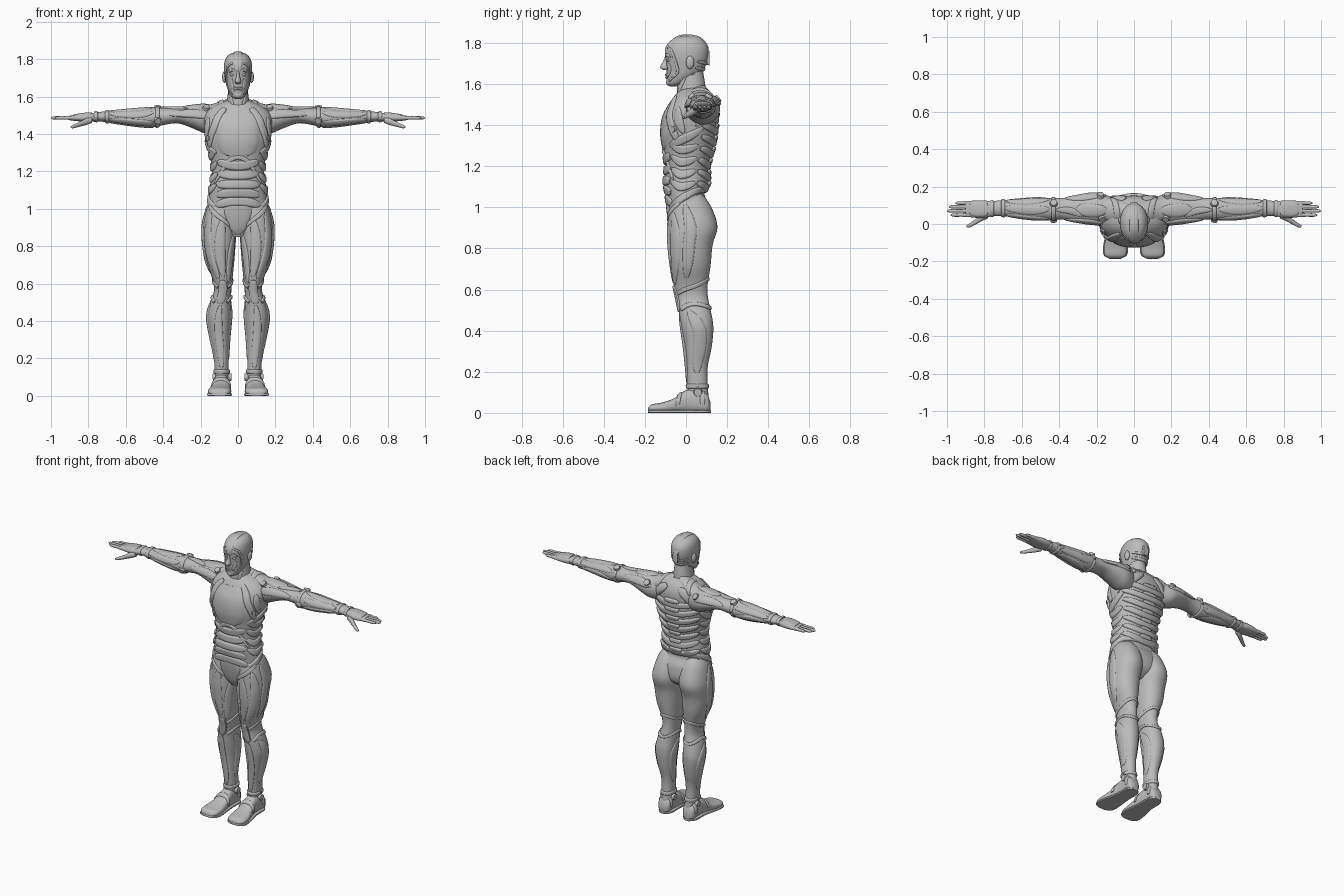
import bpy, bmesh, math
from mathutils import Vector, Matrix

if "Cube" in bpy.data.objects:
    bpy.data.objects.remove(bpy.data.objects["Cube"])

UNIT = 0.01  # all sizes below are in hundredths
parts = []

grey = bpy.data.materials.new("plain_grey")
grey.use_nodes = True
grey.diffuse_color = (0.5, 0.5, 0.5, 1)
grey.node_tree.nodes["Principled BSDF"].inputs["Base Color"].default_value = grey.diffuse_color


def finish(name, bm, mirror):
    """Turn a bmesh into a named object, optionally mirrored to the right side."""
    bmesh.ops.recalc_face_normals(bm, faces=bm.faces)
    mesh = bpy.data.meshes.new(name)
    bm.to_mesh(mesh)
    bm.free()
    mesh.materials.append(grey)
    obj = bpy.data.objects.new(name, mesh)
    bpy.context.collection.objects.link(obj)
    if mirror:
        obj.modifiers.new("both_sides", "MIRROR").use_mirror_merge = False
    parts.append(obj)


def tube(name, rings, mirror):
    """Closed skin through a list of point rings."""
    bm = bmesh.new()
    loops = [[bm.verts.new(p) for p in ring] for ring in rings]
    for low, high in zip(loops, loops[1:]):
        for i in range(len(low)):
            bm.faces.new((low[i - 1], low[i], high[i], high[i - 1]))
    bm.faces.new(loops[0])
    bm.faces.new(loops[-1])
    finish(name, bm, mirror)


def sample(rows, t):
    """Smooth interpolation of table rows by their first column."""
    last = len(rows) - 1
    i = max([k for k in range(last) if rows[k][0] <= t] or [0])
    a, b = rows[i], rows[i + 1]
    before, after = rows[max(i - 1, 0)], rows[min(i + 2, last)]
    h = b[0] - a[0]
    f = min(max((t - a[0]) / h, 0), 1)
    out = []
    for j in range(1, len(a)):
        m = (b[j] - before[j]) / (b[0] - before[0]) * h
        n = (after[j] - a[j]) / (after[0] - a[0]) * h
        d = b[j] - a[j]
        out.append(a[j] + f * (m + f * (3 * d - 2 * m - n + f * (m + n - 2 * d))))
    return out


class Form:
    """Rounded volume along an axis; rows hold station, low/high u, low/high v."""

    def __init__(self, name, axis, rows, power=2.0, mirror=True, steps=48, sides=40):
        self.axis, self.rows, self.power = axis, rows, power
        start, end = rows[0][0], rows[-1][0]
        stations = [start + (end - start) * k / steps for k in range(steps + 1)]
        turns = [360 * k / sides for k in range(sides)]
        tube(name, [[self.point(t, d) for d in turns] for t in stations], mirror)

    def place(self, t, u, v):
        order = {"x": (t, u, v), "y": (u, t, v), "z": (u, v, t)}
        return Vector(order[self.axis]) * UNIT

    def point(self, t, deg):
        u0, u1, v0, v1 = sample(self.rows, t)
        c, s = math.cos(math.radians(deg)), math.sin(math.radians(deg))
        c, s = (math.copysign(abs(k) ** (2 / self.power), k) for k in (c, s))
        t = min(max(t, self.rows[0][0]), self.rows[-1][0])
        return self.place(t, (u0 + u1 + (u1 - u0) * c) / 2, (v0 + v1 + (v1 - v0) * s) / 2)

    def normal(self, t, deg):
        along = self.point(t + 0.5, deg) - self.point(t - 0.5, deg)
        around = self.point(t, deg + 3) - self.point(t, deg - 3)
        n = along.cross(around).normalized()
        middle = (self.point(t, deg) + self.point(t, deg + 180)) / 2
        return n if n.dot(self.point(t, deg) - middle) > 0 else -n

    def radius(self, t):
        u0, u1, v0, v1 = sample(self.rows, t)
        return max((u1 - u0 + v1 - v0) / 4, 0.5)


def plate(name, form, path, width, height, square=2.0, mirror=True, steps=26):
    """Raised pillow that follows a path of (station, degrees) on a form."""
    rows = [(k, *p) for k, p in enumerate(path)]
    rings = []
    for k in range(steps + 1):
        f = 0.01 + 0.98 * k / steps
        e = f * (len(path) - 1)
        t, deg = sample(rows, e)
        ahead, behind = sample(rows, e + 0.05), sample(rows, e - 0.05)
        r = form.radius(t)
        dt = ahead[0] - behind[0]
        da = math.radians(ahead[1] - behind[1]) * r
        size = math.hypot(dt, da) or 1
        taper = (1 - abs(2 * f - 1) ** square) ** (1 / square)

        def spot(s, lift):
            w = s * width * taper
            tt, dd = t - w * da / size, deg + math.degrees(w * dt / size / r)
            return form.point(tt, dd) + form.normal(tt, dd) * lift * UNIT

        top = [spot(s / 5, height * taper ** 0.5 * (1 - abs(s / 5) ** 4) ** 0.5 - 0.1)
               for s in range(-5, 6)]
        rings.append(top + [spot(0.7, -0.8), spot(-0.7, -0.8)])
    tube(name, rings, mirror)


def span(name, form, centre, half, z_mid, z_end, width, height):
    """Arched plate across the middle of the body."""
    path = [(z_end, centre - half), (z_mid, centre), (z_end, centre + half)]
    plate(name, form, path, width, height, 3, False)


def ring(name, form, t, width, height):
    plate(name, form, [(t, a) for a in range(0, 361, 60)], width, height, 30, True, 40)


def disc(name, form, t, deg, radius, height):
    n = form.normal(t, deg)
    turn = Vector((0, 0, 1)).rotation_difference(n).to_matrix().to_4x4()
    bm = bmesh.new()
    bmesh.ops.create_cone(bm, cap_ends=True, segments=24, radius1=radius * UNIT,
                          radius2=radius * UNIT * 0.75, depth=height * 2 * UNIT,
                          matrix=Matrix.Translation(form.point(t, deg)) @ turn)
    finish(name, bm, True)


def ball(name, centre, radii, mirror=True):
    bm = bmesh.new()
    bmesh.ops.create_uvsphere(bm, u_segments=20, v_segments=14, radius=UNIT)
    for v in bm.verts:
        v.co = Vector(c * r for c, r in zip(v.co, radii)) + Vector(centre) * UNIT
    finish(name, bm, mirror)


def even(rows):
    """Expand (station, half width, low, high) rows symmetric in x."""
    return [(t, -w, w, a, b) for t, w, a, b in rows]


# Torso, neck and shoulder slope
torso = Form("torso", "z", even([
    (85, 4, -5, 6), (90, 11, -7, 12), (100, 16, -9, 12), (106, 15.5, -9.5, 9), (112, 15, -10.5, 11),
    (120, 14, -10, 11), (128, 15, -11, 13), (136, 17, -12, 14.5), (144, 18, -11, 15),
    (150, 18, -8, 15), (155, 13, -5, 13), (158, 6, -2, 10)]), 2.3, False)
neck = Form("neck", "z", even([(150, 8, -4, 12), (156, 6.3, -4.5, 10), (162, 5.4, -4, 9),
                               (168, 5, -3, 8)]), 2, False)
slope = Form("shoulder_slope", "x", [(2, 2, 11, 150, 160), (8, 1, 13, 148, 158), (14, 1, 14, 147, 156),
                                     (20, 3, 14, 147, 155)])
plate("collar_strap", slope, [(12, -10), (10, 50), (9, 110), (9, 170)], 1.6, 0.6, 4)
plate("neck_tendon", neck, [(166, -20), (160, -45), (153, -75)], 1.1, 0.5)

# Chest
plate("chest_plate", torso, [(152, -90), (140, -90), (128, -90)], 11, 0.7, 3, False)
plate("chest_strap", torso, [(154, -65), (146, -52), (139, -36), (133, -22)], 2.2, 1.1, 4)
plate("chest_side", torso, [(149, -35), (143, -22), (136, -8)], 2.4, 0.8)
disc("chest_joint", torso, 138, -30, 1.8, 1.3)

# Abdomen bands and flanks
span("rib_arch", torso, -90, 58, 127.5, 113, 1.2, 0.9)
for i, z in enumerate((123, 118, 113, 108.5, 104)):
    span(f"belly_band_{i}", torso, -90, 46, z, z + 2 - i, 2.5, 1.1)
for i in range(4):
    z = 110 + 6 * i
    plate(f"flank_rib_{i}", torso, [(z + 3, -42), (z, -12), (z + 2, 22)], 2.2, 1)
plate("side_wing", torso, [(130, -45), (133, -10), (139, 30)], 2.2, 1)

# Back ribs, spine and shoulder blades
for i in range(7):
    z = 109 + 5.6 * i
    span(f"back_rib_{i}", torso, 90, 66, z, z + 3, 2, 1.3)
    span(f"spine_block_{i}", torso, 90, 14, z + 2.5, z + 2.5, 1.5, 1.5)
plate("shoulder_blade", torso, [(154, 75), (149, 55), (142, 35)], 3.4, 1.3)
plate("back_strap", torso, [(155, 40), (148, 30), (139, 12)], 1.8, 1.1)

# Pelvis
plate("groin_plate", torso, [(105, -90), (96, -90), (86, -90)], 6.5, 0.9, 1.6, False)
plate("hip_belt", torso, [(100, -50), (104, -15), (108, 30), (109, 90)], 1.7, 1, 6)

# Legs
leg = Form("leg", "z", [
    (8, 5, 12, 1, 11), (14, 5, 12.5, 0.5, 10.5), (22, 5, 13, 0, 10.5), (32, 4.5, 15, -1, 12.5),
    (42, 3.6, 16.5, -2.5, 13.3), (50, 3.6, 15, -3.5, 12), (56, 3.6, 12.8, -4.5, 10.7),
    (62, 3, 13.5, -6, 10.5), (72, 2, 17.2, -7.5, 12), (82, 1.2, 18.7, -8.5, 13), (90, 0.6, 19, -8.7, 15.3),
    (97, 0.8, 17.8, -8.5, 13.7), (104, 2, 15.5, -7, 10), (109, 5, 11, -2, 5)], 2.15)
for name, path, width in (
        ("outer_thigh_muscle", [(98, -52), (80, -45), (62, -68)], 3.3),
        ("front_thigh_muscle", [(95, -98), (80, -92), (63, -95)], 3.1),
        ("inner_thigh_muscle", [(88, -150), (76, -138), (60, -125)], 2.7),
        ("side_thigh_panel", [(102, -12), (84, -4), (65, -12)], 2.6),
        ("hip_crease", [(104, -15), (97, -75), (89, -140)], 1.2),
        ("shin_plate", [(49, -90), (30, -85), (14, -90)], 2.5),
        ("outer_calf", [(50, -20), (38, 10), (19, 0)], 3.2),
        ("inner_calf", [(49, 195), (38, 170), (19, 180)], 3)):
    plate(name, leg, path, width, 0.7)
plate("knee_cap", leg, [(62, -90), (56, -90), (49, -90)], 3.3, 1, 2.5)
plate("knee_band_upper", leg, [(58, -60), (61, 0), (65, 90), (61, 180), (58, 240)], 1, 0.7, 8)
plate("knee_band_lower", leg, [(50, -60), (53, 0), (51, 90), (53, 180), (50, 240)], 1, 0.8, 8)
ring("ankle_ring", leg, 13, 1.2, 0.8)
for side, deg in (("outer", 0), ("inner", 180)):
    disc(f"{side}_ankle_disc", leg, 10, deg, 2.5, 1.4)

# Feet
foot = Form("foot", "y", [
    (-18.5, 7, 13, 0.8, 2.5), (-17, 4.6, 15.5, 0.3, 4), (-12, 3.6, 16, 0, 5), (-6, 4, 14.5, 0, 7),
    (0, 4.6, 13.2, 0, 11), (6, 5, 13, 0, 11.5), (10.5, 5, 13, 0, 9), (12, 7, 11, 1, 5)], 2.5)
Form("sole", "y", [(-18.6, 7, 13, 0, 1.4), (-17, 4, 16, 0, 1.4), (-12, 3.1, 16.5, 0, 1.4), (0, 4.2, 14, 0, 1.4),
                   (9, 4.4, 13.6, 0, 1.4), (12.2, 7, 11, 0, 1.4)], 6)
plate("instep_band", foot, [(-4, -5), (-3, 90), (-4, 185)], 1.2, 0.7, 6)
plate("heel_band", foot, [(8, -10), (8, 90), (8, 190)], 1.4, 0.7, 6)

# Arms
arm = Form("arm", "x", [
    (11, 2, 14, 140, 155), (18, 0, 16.5, 140.5, 155.5), (24, 0.3, 16.3, 143, 155), (32, 1.5, 14.7, 145.7, 154),
    (39, 2.4, 13.8, 145, 154), (45, 2, 14, 143.6, 154.2), (52, 2.2, 14, 144, 153.7), (60, 3, 13.4, 145, 153),
    (70, 4.2, 12.8, 146.3, 152.2), (77, 4.4, 12, 147, 151.5)])
for name, path, width in (
        ("shoulder_cap", [(14, 95), (22, 100), (31, 92)], 3.6),
        ("front_shoulder", [(15, 165), (24, 160), (37, 170)], 3),
        ("back_shoulder", [(15, 25), (25, 30), (37, 15)], 3),
        ("upper_arm_strip", [(27, 125), (34, 100), (42, 95)], 1.6)):
    plate(name, arm, path, width, 0.9)
for i, deg in enumerate((30, 90, 150, 210, 270, 330)):
    plate(f"forearm_strip_{i}", arm, [(45, deg), (56, deg + 10), (69, deg)], 2.4, 0.6)
for t in (43, 70, 76):
    ring(f"arm_ring_{t}", arm, t, 1.1, 0.7)
for t, deg, radius in ((18, 35, 2.4), (17, 130, 2.2), (43, 60, 2.4), (43, 200, 2.2)):
    disc(f"arm_joint_{t}_{deg}", arm, t, deg, radius, 1.4)

# Hands
hand = Form("hand", "x", [(75, 4.4, 12, 147, 151.5), (81, 3.2, 12.6, 146.6, 151), (87, 3.6, 12.4, 147, 150.2),
                          (90, 4.4, 11.9, 147.4, 149.8)], 2.6)
plate("hand_plate", hand, [(78, 90), (82, 90), (88, 90)], 3.6, 0.6, 3)
for name, y, tip in (("index", 4.8, 98), ("middle", 7, 100), ("ring", 9.2, 99), ("little", 11.2, 95.5)):
    stations = [(86, 1), (89, 1.15), (92, 0.9), (tip - 3, 0.95), (tip - 1, 0.8), (tip, 0.25)]
    Form(f"{name}_finger", "x", [(x, y - r, y + r, 148.6 - r, 148.6 + r) for x, r in stations], steps=20, sides=14)
Form("thumb", "x", [(78, 3, 6, 146, 149), (81, 1.8, 5, 144.8, 148.5), (85, -0.4, 2.4, 143.8, 146.4),
                    (88.5, -2, 0, 143, 144.8), (89.5, -1.6, -0.7, 143.4, 144.2)], steps=20, sides=14)

# Head
head = Form("head", "z", even([
    (158.8, 1.5, -8, -5), (160, 3.5, -9.2, -2), (163, 5.2, -9.5, 4), (166, 6.2, -9.5, 8), (170, 7, -9.6, 10),
    (174, 7.5, -10, 11), (178, 7.3, -9.5, 10.8), (181, 6.2, -7.5, 9), (183, 4, -4, 6), (183.7, 1, 0, 2)]),
    2.1, False)
Form("crown_strip", "y", even([(-10.3, 1.5, 174, 177), (-9, 2.6, 172, 179.6), (-4, 3, 170, 183.4),
                               (2, 3, 170, 184.1), (8, 2.8, 170, 182), (11.4, 1.8, 169, 176)]), 4, False)
Form("nose", "z", even([(166.8, 1.2, -11, -8), (168, 1.7, -12.6, -8), (171, 0.9, -11.2, -8),
                        (174, 0.8, -10, -8)]), 2, False, 16, 16)
plate("brow", head, [(173.6, -82), (174.2, -66), (173, -48)], 0.8, 0.7)
plate("cheek", head, [(170, -62), (167, -58), (163, -68)], 1.4, 0.5)
plate("face_rim", head, [(178, -68), (176, -45), (170, -30), (165, -22), (161, -50)], 0.7, 0.5, 6)
for i, z in enumerate((163.2, 164.5)):
    span(f"lip_{i}", head, -90, 25, z, z, 0.6, 0.7)
for i, z in enumerate((164, 167, 170)):
    span(f"nape_louver_{i}", head, 90, 62, z, z + 1, 0.9, 0.6)
ball("eye", (3.1, -8.6, 171.6), (1.3, 0.8, 0.7))
ball("ear", (7.2, 2, 170.5), (1.3, 2, 3.2))
ball("chin", (0, -8.2, 160.7), (2, 1.5, 1.6), False)

# Smooth shading with sharp plate edges
for obj in parts:
    obj.select_set(True)
bpy.context.view_layer.objects.active = parts[0]
bpy.ops.object.shade_smooth_by_angle(angle=math.radians(45))
